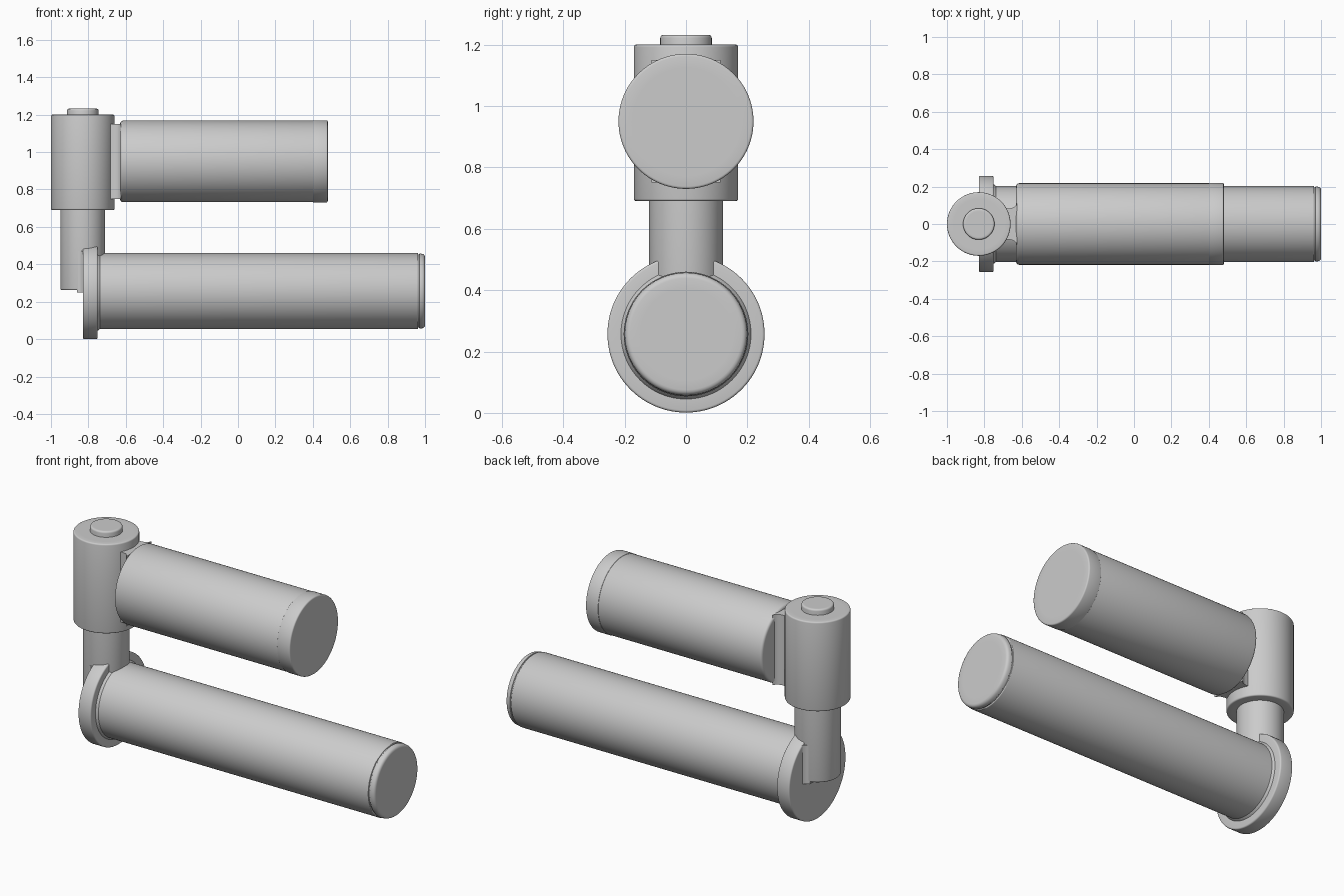
import bpy, bmesh, math
from mathutils import Vector, Matrix

if "Cube" in bpy.data.objects:
    bpy.data.objects.remove(bpy.data.objects["Cube"])

SEG = 96
PIVOT_X = -0.83      # vertical hinge axis
LOW_Z, HIGH_Z = 0.257, 0.95


def rounded(points, steps=4):
    """Profile of (along, radius, rounding) -> list of 2D points with soft corners."""
    out = []
    for i, (t, r, rnd) in enumerate(points):
        p = Vector((t, r))
        if not rnd or i in (0, len(points) - 1):
            out.append(p)
            continue
        a = p + (Vector(points[i - 1][:2]) - p).normalized() * rnd
        b = p + (Vector(points[i + 1][:2]) - p).normalized() * rnd
        mid = p.lerp((a + b) / 2, 0.17)
        for k in range(steps + 1):
            s = k / steps
            out.append(a * (1 - s) ** 2 + mid * 2 * s * (1 - s) + b * s ** 2)
    return out


def finish(name, bm):
    bmesh.ops.recalc_face_normals(bm, faces=bm.faces)
    mesh = bpy.data.meshes.new(name)
    bm.to_mesh(mesh)
    bm.free()
    obj = bpy.data.objects.new(name, mesh)
    bpy.context.collection.objects.link(obj)
    bpy.ops.object.select_all(action='DESELECT')
    obj.select_set(True)
    bpy.context.view_layer.objects.active = obj
    bpy.ops.object.shade_smooth_by_angle(angle=math.radians(35))
    return obj


def turned(name, profile, axis, centre):
    """Solid of revolution along 'X' or 'Z'; flat ends are closed with discs."""
    bm = bmesh.new()
    rings = []
    for t, r in rounded(profile):
        ring = []
        for k in range(SEG):
            a = 2 * math.pi * k / SEG
            u, v = r * math.cos(a), r * math.sin(a)
            co = Vector((t, u, v)) if axis == 'X' else Vector((u, v, t))
            ring.append(bm.verts.new(co + Vector(centre)))
        rings.append(ring)
    for lo, hi in zip(rings, rings[1:]):
        for k in range(SEG):
            n = (k + 1) % SEG
            bm.faces.new((lo[k], lo[n], hi[n], hi[k]))
    bm.faces.new(rings[0])
    bm.faces.new(rings[-1])
    return finish(name, bm)


def flared_web(name, half_outline, z0, z1):
    """Plan outline mirrored in y and extruded upward."""
    outline = half_outline + [(x, -y) for x, y in reversed(half_outline)]
    bm = bmesh.new()
    face = bm.faces.new([bm.verts.new((x, y, z0)) for x, y in outline])
    ext = bmesh.ops.extrude_face_region(bm, geom=[face])
    verts = [g for g in ext['geom'] if isinstance(g, bmesh.types.BMVert)]
    bmesh.ops.translate(bm, verts=verts, vec=(0, 0, z1 - z0))
    return finish(name, bm)


def cylinder_profile(t0, t1, r, soft0, soft1):
    """Plain cylinder with softened end edges."""
    return [(t0, r * 0.8, 0), (t0, r, soft0), (t1, r, soft1), (t1, r * 0.8, 0)]


# Vertical hinge: post, sleeve and top pin
hinge = (PIVOT_X, 0, 0)
turned("hinge_post", cylinder_profile(0.262, 0.72, 0.12, 0.008, 0), 'Z', hinge)
turned("hinge_sleeve", cylinder_profile(0.69, 1.2, 0.17, 0.008, 0.008), 'Z', hinge)
turned("hinge_pin", cylinder_profile(1.15, 1.232, 0.084, 0, 0.01), 'Z', hinge)

# Lower arm: flange disc, long bar with an undercut at the end cap
low = (0, 0, LOW_Z)
turned("lower_flange", cylinder_profile(-0.83, -0.75, 0.256, 0.008, 0.008), 'X', low)
turned("lower_bar", [
    (-0.76, 0.15, 0), (-0.76, 0.215, 0), (-0.75, 0.212, 0), (-0.738, 0.203, 0),
    (0.963, 0.203, 0.004), (0.963, 0.196, 0), (0.969, 0.196, 0),
    (0.969, 0.201, 0.003), (1.0, 0.197, 0.015), (1.0, 0.15, 0)], 'X', low)

# Fillet where the post meets the flange
flared_web("post_fillet", [(-0.862, 0.115), (-0.847, 0.12), (-0.837, 0.126),
                           (-0.829, 0.138)], 0.25, 0.47)

# Upper arm: grip with a barely raised end cap
high = (0, 0, HIGH_Z)
turned("upper_grip", cylinder_profile(-0.63, 0.405, 0.218, 0.015, 0.003), 'X', high)
turned("upper_end_cap", cylinder_profile(0.40, 0.48, 0.22, 0.003, 0.008), 'X', high)

# Web joining the sleeve to the upper grip
flared_web("upper_web", [(-0.75, 0.083), (-0.665, 0.083), (-0.645, 0.088),
                         (-0.633, 0.098), (-0.625, 0.112)], 0.75, 1.15)
